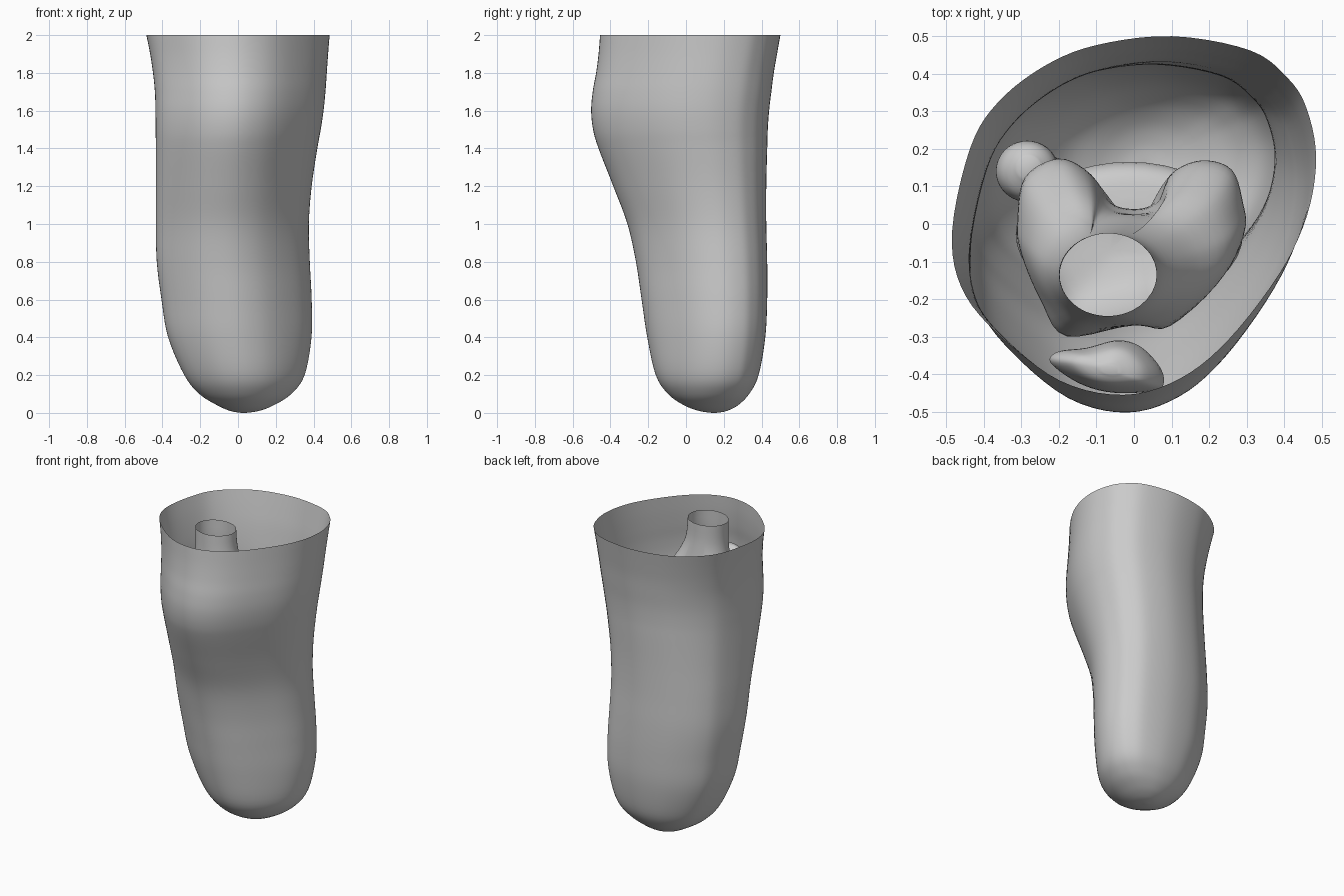
import bpy
import bmesh
import math
from mathutils import Vector

cube = bpy.data.objects.get("Cube")
if cube:
    bpy.data.objects.remove(cube)


def make_material(name, colour):
    material = bpy.data.materials.new(name)
    material.use_nodes = True
    material.diffuse_color = colour
    material.node_tree.nodes["Principled BSDF"].inputs["Base Color"].default_value = colour
    return material


GREY = make_material("plain grey", (0.6, 0.6, 0.6, 1))


def spline(points, steps, closed):
    """Smooth curve through points of any dimension."""
    count = len(points)
    pick = (lambda i: points[i % count]) if closed else (
        lambda i: points[max(0, min(count - 1, i))])
    result = []
    for i in range(count if closed else count - 1):
        for s in range(steps):
            t = s / steps
            result.append([
                b + t / 2 * (c - a + t * (2 * a - 5 * b + 4 * c - d + t * (3 * (b - c) + d - a)))
                for a, b, c, d in zip(pick(i - 1), pick(i), pick(i + 1), pick(i + 2))])
    if not closed:
        result.append(list(points[-1]))
    return result


def fit_unit(outline):
    """Scale an outline so that it fills the square from -1 to 1."""
    lows = [min(p[k] for p in outline) for k in (0, 1)]
    highs = [max(p[k] for p in outline) for k in (0, 1)]
    return [[2 * (p[k] - lows[k]) / (highs[k] - lows[k]) - 1 for k in (0, 1)] for p in outline]


def loft(name, outline, sections, open_top=False):
    """Skin sections (z, x min, x max, y min, y max, roundness), listed from the top down."""
    outline = fit_unit(spline(outline, 5, True))
    bm = bmesh.new()
    rings = []
    for z, x0, x1, y0, y1, roundness in spline(sections, 5, False):
        ring = []
        for p in outline:
            flat = Vector(p)
            flat = flat.lerp(flat.normalized(), max(0, min(1, roundness)))
            ring.append(bm.verts.new(((x0 + x1 + flat.x * (x1 - x0)) / 2,
                                      (y0 + y1 + flat.y * (y1 - y0)) / 2, z)))
        rings.append(ring)
    for upper, lower in zip(rings, rings[1:]):
        for i in range(len(upper)):
            bm.faces.new((upper[i - 1], lower[i - 1], lower[i], upper[i]))
    bm.faces.new(rings[-1][::-1])
    if not open_top:
        bm.faces.new(rings[0])
    mesh = bpy.data.meshes.new(name)
    bm.to_mesh(mesh)
    bm.free()
    obj = bpy.data.objects.new(name, mesh)
    bpy.context.collection.objects.link(obj)
    mesh.materials.append(GREY)
    bpy.ops.object.select_all(action="DESELECT")
    obj.select_set(True)
    bpy.context.view_layer.objects.active = obj
    bpy.ops.object.shade_smooth_by_angle(angle=math.radians(50))


circle = [(math.cos(math.tau * i / 8), math.sin(math.tau * i / 8)) for i in range(8)]

# Outer skin: an egg-like outline pointing to the front, open at the top
skin_outline = [(1, .32), (.95, .59), (.85, .76), (.64, .92), (.21, 1), (-.21, .95),
                (-.5, .83), (-.75, .63), (-.9, .38), (-1, -.08), (-.95, -.4),
                (-.75, -.66), (-.41, -.92), (-.06, -1), (.25, -.91), (.52, -.69),
                (.8, -.32), (.95, 0)]
loft("skin", skin_outline, [
    (2, -.485, .485, -.455, .5, 0),
    (1.9, -.465, .477, -.463, .482, 0),
    (1.8, -.45, .47, -.476, .465, 0),
    (1.7, -.44, .463, -.494, .452, 0),
    (1.6, -.437, .453, -.502, .44, 0),
    (1.5, -.436, .438, -.492, .433, 0),
    (1.4, -.435, .42, -.463, .43, 0),
    (1.2, -.435, .39, -.385, .425, 0),
    (1, -.435, .375, -.31, .425, 0),
    (.8, -.43, .38, -.265, .43, 0),
    (.6, -.405, .39, -.235, .43, 0),
    (.4, -.37, .39, -.205, .42, .05),
    (.2, -.285, .355, -.16, .385, .2),
    (.1, -.205, .285, -.095, .335, .4),
    (.04, -.11, .19, -.01, .275, .7),
    (.01, -.04, .11, .07, .215, 1),
    (0, .02, .04, .14, .16, 1)], open_top=True)

# Thigh bone: a hollow shaft widening into two rounded knuckles with a notch behind
knuckle_outline = [(-.31, 0), (-.29, .12), (-.2, .17), (-.12, .13), (-.07, .05), (0, .03),
                   (.06, .05), (.1, .13), (.18, .165), (.26, .14), (.29, .05), (.295, -.02),
                   (.25, -.12), (.1, -.27), (0, -.265), (-.18, -.3), (-.25, -.2), (-.3, -.08)]
knuckle_outline.reverse()
loft("thigh_bone", knuckle_outline, [
    (2, -.2, .06, -.245, -.025, 1),
    (1.85, -.2, .08, -.25, -.02, 1),
    (1.7, -.23, .16, -.27, .02, .8),
    (1.58, -.28, .26, -.29, .1, .35),
    (1.46, -.31, .295, -.3, .165, 0),
    (1.36, -.3, .29, -.27, .17, 0),
    (1.28, -.24, .23, -.19, .13, 0),
    (1.25, -.1, .1, -.08, .04, .5)], open_top=True)

# Shin bone: broad plateau tapering to a cut, rounded end
loft("shin_bone", circle, [
    (1.24, -.1, .1, -.1, .06, 1),
    (1.22, -.26, .24, -.18, .14, 1),
    (1.15, -.315, .29, -.22, .165, 1),
    (1.02, -.26, .23, -.23, .12, 1),
    (.85, -.17, .14, -.18, .09, 1),
    (.6, -.12, .12, -.13, .1, 1),
    (.4, -.1, .12, -.08, .11, 1),
    (.32, -.03, .05, -.02, .06, 1)])

# Calf bone: small knob and thin shaft
loft("calf_bone", circle, [
    (1.14, -.31, -.25, .12, .18, 1),
    (1.1, -.355, -.21, .07, .215, 1),
    (1.02, -.365, -.2, .06, .22, 1),
    (.9, -.31, -.21, .09, .19, 1),
    (.65, -.27, -.18, .1, .18, 1),
    (.45, -.25, -.16, .09, .17, 1),
    (.41, -.22, -.19, .12, .14, 1)])

# Kneecap: flattened bean
kneecap_outline = [(.075, -.42), (.06, -.375), (.01, -.325), (-.05, -.31), (-.13, -.33),
                   (-.205, -.34), (-.225, -.37), (-.15, -.425), (-.06, -.45), (.05, -.445)]
loft("kneecap", kneecap_outline, [
    (1.73, -.09, -.04, -.4, -.37, .3),
    (1.7, -.17, .03, -.43, -.33, .2),
    (1.6, -.225, .08, -.45, -.31, 0),
    (1.5, -.18, .04, -.44, -.32, .1),
    (1.42, -.1, -.03, -.4, -.35, .3)])
